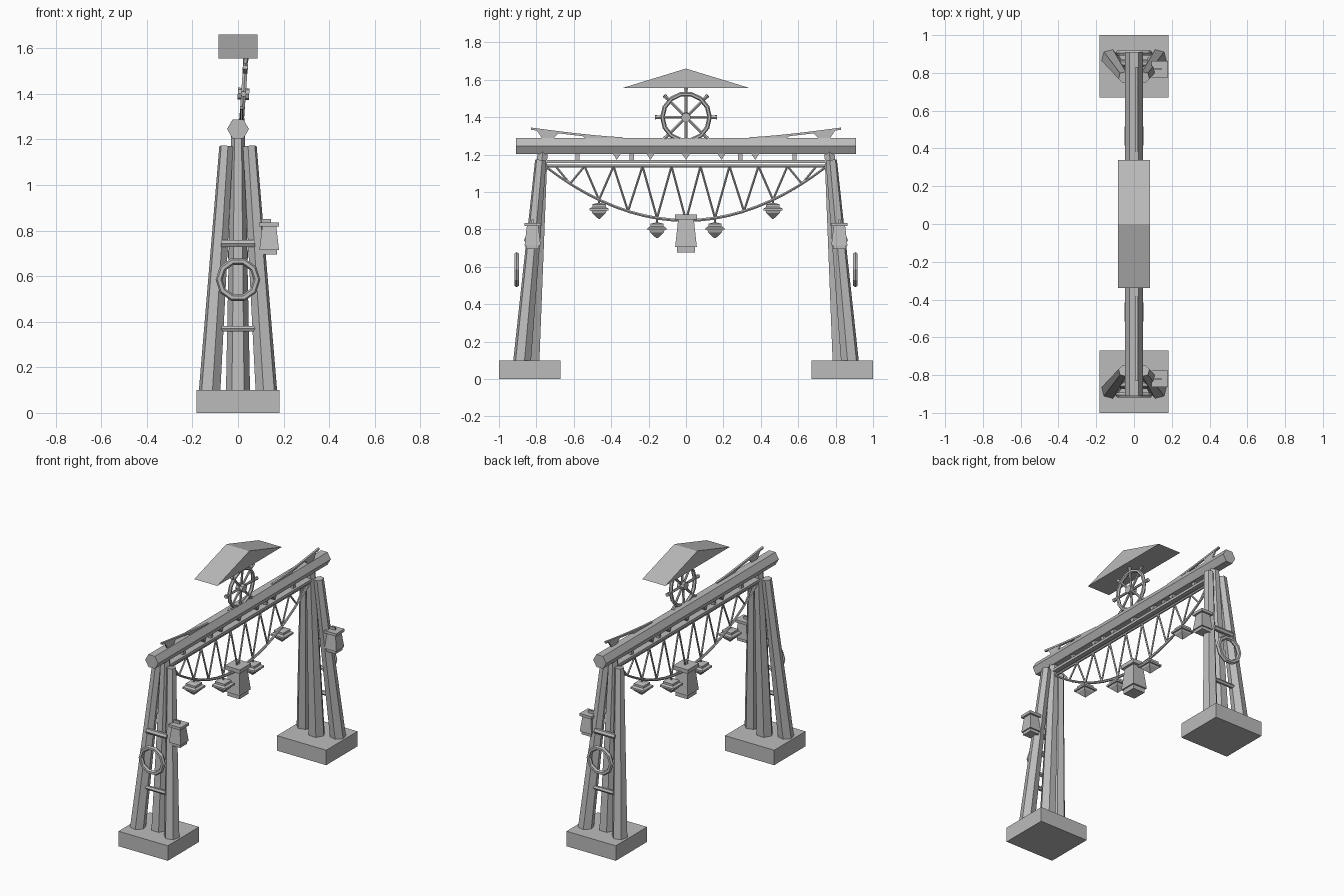
import bpy, bmesh, math
from mathutils import Vector, Matrix

old = bpy.data.objects.get("Cube")
if old:
    bpy.data.objects.remove(old, do_unlink=True)

grey = bpy.data.materials.new("plain_grey")
grey.use_nodes = True
COLOUR = (0.5, 0.5, 0.5, 1)
grey.diffuse_color = COLOUR
grey.node_tree.nodes["Principled BSDF"].inputs["Base Color"].default_value = COLOUR


def finish(name, bm):
    bmesh.ops.recalc_face_normals(bm, faces=bm.faces)
    mesh = bpy.data.meshes.new(name)
    bm.to_mesh(mesh)
    bm.free()
    mesh.materials.append(grey)
    obj = bpy.data.objects.new(name, mesh)
    bpy.context.collection.objects.link(obj)
    return obj


def skin(bm, rings, closed=False):
    """Bridge rings of points; cap the ends unless closed."""
    rows = [[bm.verts.new(p) for p in ring] for ring in rings]
    n = len(rows[0])
    pairs = list(zip(rows, rows[1:])) + ([(rows[-1], rows[0])] if closed else [])
    for a, b in pairs:
        for i in range(n):
            j = (i + 1) % n
            bm.faces.new((a[i], a[j], b[j], b[i]))
    if not closed:
        bm.faces.new(rows[0])
        bm.faces.new(rows[-1])


def box(name, x, y, z):
    bm = bmesh.new()
    skin(bm, [[(x[0], y[0], h), (x[1], y[0], h), (x[1], y[1], h), (x[0], y[1], h)] for h in z])
    return finish(name, bm)


def add_rod(bm, a, b, r0, r1=None, sides=6, turn=0):
    a, b = Vector(a), Vector(b)
    d = (b - a).normalized()
    u = (Vector((1, 0, 0)) - d * d.x) if abs(d.x) < 0.9 else Vector((0, 1, 0))
    u.normalize()
    v = d.cross(u)
    angles = [turn + math.tau * i / sides for i in range(sides)]
    skin(bm, [[p + (u * math.cos(t) + v * math.sin(t)) * r for t in angles]
              for p, r in ((a, r0), (b, r0 if r1 is None else r1))])


def rod(name, *args, **kw):
    bm = bmesh.new()
    add_rod(bm, *args, **kw)
    return finish(name, bm)


def add_ring(bm, radius, tube, segments, sides=6):
    """Ring lying in the YZ plane."""
    rings = []
    for i in range(segments):
        t = math.tau * i / segments
        rings.append([(tube * math.sin(s), (radius + tube * math.cos(s)) * math.cos(t),
                       (radius + tube * math.cos(s)) * math.sin(t))
                      for s in (math.tau * k / sides for k in range(sides))])
    skin(bm, rings, closed=True)


def square_stack(name, centre, profile):
    """Square sections given as (half width, height)."""
    bm = bmesh.new()
    skin(bm, [[(sx * r, sy * r, h) for sx, sy in ((-1, -1), (1, -1), (1, 1), (-1, 1))]
              for r, h in profile])
    obj = finish(name, bm)
    obj.location = centre
    return obj


def prism(name, outline, x0, x1):
    """Extrude a YZ outline along x."""
    bm = bmesh.new()
    skin(bm, [[(x, y, z) for y, z in outline] for x in (x0, x1)])
    return finish(name, bm)


LANTERN = [(0.035, -0.08), (0.035, -0.06), (0.043, -0.06), (0.031, 0.042),
           (0.044, 0.042), (0.044, 0.06)]
LAMP = [(0.004, -0.045), (0.036, -0.014), (0.04, -0.002), (0.05, -0.002), (0.05, 0.01),
        (0.036, 0.018), (0.036, 0.032), (0.005, 0.04)]

# Supports at both ends
for s, end in ((-1, "front"), (1, "back")):
    box(end + "_footing", (-0.182, 0.182), sorted((s * 0.67, s)), (0, 0.1))
    rod(end + "_centre_leg", (0, s * 0.83, 0.09), (0, s * 0.765, 1.25), 0.053, 0.03)
    for m, side in ((-1, "right"), (1, "left")):
        rod(f"{end}_{side}_leg", (m * 0.125, s * 0.877, 0.09), (m * 0.052, s * 0.777, 1.17),
            0.049, 0.031, turn=m * s * math.pi / 4)
    rod(end + "_upper_spar", (-0.075, s * 0.85, 0.743), (0.075, s * 0.85, 0.743), 0.017)
    rod(end + "_lower_spar", (-0.09, s * 0.86, 0.37), (0.09, s * 0.86, 0.37), 0.014)

    # Life ring
    bm = bmesh.new()
    add_ring(bm, 0.083, 0.015, 10)
    ring = finish(end + "_life_ring", bm)
    ring.matrix_world = Matrix.Translation((0, s * 0.905, 0.585)) @ Matrix.Rotation(math.pi / 2, 4, "Z")

    # Lantern and bracket
    square_stack(end + "_lantern", (0.137, s * 0.82, 0.775), LANTERN)
    box(end + "_lantern_bracket", (0.06, 0.145), (s * 0.82 - 0.005, s * 0.82 + 0.005), (0.83, 0.852))

    # Upswept ridge strip on the beam with its wedge supports
    def sweep(y):
        return 1.285 + 0.052 * max(0, (y - 0.34) / 0.49) ** 1.3
    ys = [0.34 + 0.07 * i for i in range(8)]
    outline = [(s * y, sweep(y) + 0.008) for y in ys] + [(s * y, sweep(y) - 0.004) for y in reversed(ys)]
    prism(end + "_ridge_strip", outline, 0.008, 0.022)
    for y in (0.74, 0.5):
        prism(end + "_ridge_wedge", [(s * (y - 0.06), sweep(y - 0.06)), (s * (y + 0.06), sweep(y + 0.06)),
                                     (s * (y + 0.025), 1.28), (s * (y - 0.025), 1.28)], 0.01, 0.02)

# Main beam and rails
rod("main_beam", (0, -0.91, 1.246), (0, 0.91, 1.246), 0.048)
box("upper_rail", (-0.025, 0.025), (-0.75, 0.75), (1.155, 1.172))
rod("lower_rail", (0, -0.75, 1.138), (0, 0.75, 1.138), 0.009)

# Pegs and teeth below the beam
for y in (-0.58, -0.29, 0.29, 0.58):
    box("rail_peg", (-0.011, 0.011), (y - 0.011, y + 0.011), (1.16, 1.22))
for y in (-0.37, -0.19, 0, 0.19, 0.37):
    prism("beam_tooth", [(y - 0.025, 1.21), (y + 0.025, 1.21), (y, 1.172)], -0.015, 0.015)


# Curved chord and zigzag truss
def chord(y):
    return 0.848 + 0.287 * (y / 0.75) ** 2


STEP = 0.155
bm = bmesh.new()
pts = [(0, -0.75 + 1.5 * i / 20, chord(-0.75 + 1.5 * i / 20)) for i in range(21)]
skin(bm, [[(0.009 * math.cos(t), y, z + 0.009 * math.sin(t))
           for t in (math.tau * k / 6 for k in range(6))] for _, y, z in pts])
finish("truss_chord", bm)
bm = bmesh.new()
for i in range(-4, 5):
    y = i * STEP
    for m in (-1, 1):
        add_rod(bm, (0, y, chord(y)), (0, y + m * STEP / 2, 1.138), 0.006, sides=5)
finish("truss_web", bm)

# Hanging lamps and the central lantern
for y, z in ((-3 * STEP, 0.902), (-STEP, 0.798), (STEP, 0.798), (3 * STEP, 0.902)):
    square_stack("hanging_lamp", (0, y, z), LAMP)
    rod("lamp_hanger", (0, y, z + 0.03), (0, y, chord(y)), 0.006)
big = square_stack("central_lantern", (0, 0, 0.793), LANTERN)
big.scale = (1.25, 1.35, 1.45)

# Steering wheel, slightly tilted
bm = bmesh.new()
add_ring(bm, 0.126, 0.012, 14)
for i in range(8):
    t = math.tau * i / 8
    d = Vector((0, math.cos(t), math.sin(t)))
    add_rod(bm, d * 0.01, d * 0.14, 0.008)
    add_rod(bm, d * 0.136, d * 0.165, 0.009, 0.013)
add_rod(bm, (-0.025, 0, 0), (0.025, 0, 0), 0.026, sides=8)
wheel = finish("steering_wheel", bm)
wheel.matrix_world = Matrix.Translation((0.024, 0, 1.4)) @ Matrix.Rotation(math.radians(4), 4, "Y")

# Gabled canopy
rod("canopy_post", (0.03, 0, 1.52), (0.03, 0, 1.58), 0.008)
prism("canopy", [(-0.34, 1.556), (0.34, 1.556), (0, 1.66)], -0.085, 0.085)
